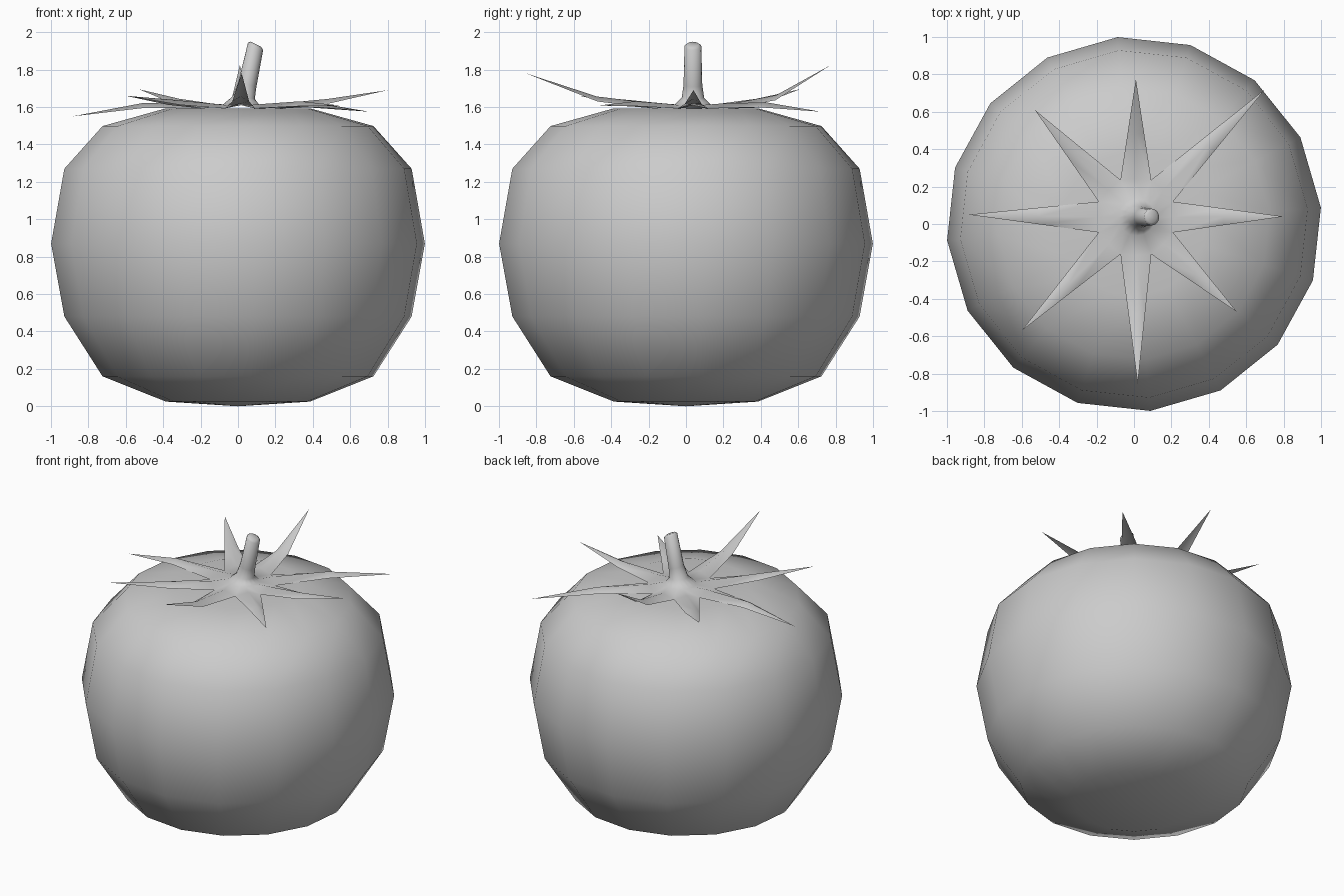
import bpy, bmesh
from math import sin, cos, pi, radians
from mathutils import Vector

if "Cube" in bpy.data.objects:
    bpy.data.objects.remove(bpy.data.objects["Cube"])


def finish(bm, name):
    bmesh.ops.recalc_face_normals(bm, faces=bm.faces)
    me = bpy.data.meshes.new(name)
    bm.to_mesh(me)
    bm.free()
    for p in me.polygons:
        p.use_smooth = True
    ob = bpy.data.objects.new(name, me)
    bpy.context.collection.objects.link(ob)
    return ob


def bridge(bm, a, b):
    n = len(a)
    for i in range(n):
        bm.faces.new((a[i], a[(i + 1) % n], b[(i + 1) % n], b[i]))


# Fruit: 16-sided lathe of a squashed profile, slightly turned
profile = [(0.387, 0.025), (0.727, 0.16), (0.932, 0.48), (1.003, 0.87),
           (0.932, 1.27), (0.727, 1.498), (0.387, 1.593)]
bm = bmesh.new()
rings = []
for r, z in profile:
    rings.append([bm.verts.new((r * cos(radians(5) + i * pi / 8),
                                r * sin(radians(5) + i * pi / 8), z)) for i in range(16)])
for a, b in zip(rings, rings[1:]):
    bridge(bm, a, b)
for ring, z in ((rings[0], 0.0), (rings[-1], 1.54)):
    pole = bm.verts.new((0, 0, z))
    for i in range(16):
        bm.faces.new((ring[i], ring[(i + 1) % 16], pole))
finish(bm, "fruit")

# Stem and leafy crown: one skin, stem rings flaring into an eight-point star
bm = bmesh.new()
# x centre, z, radius, tilt
stem = [(0.095, 1.936, 0.030, 0.45), (0.094, 1.925, 0.045, 0.45),
        (0.050, 1.72, 0.050, 0.25), (0.030, 1.65, 0.060, 0.1), (0.015, 1.61, 0.10, 0.0)]
rings = []
for x, z, r, tilt in stem:
    ring = []
    for i in range(16):
        c, s = cos(i * pi / 8) * r, sin(i * pi / 8) * r
        ring.append(bm.verts.new((x + c * cos(tilt), 0.037 + s, z - c * sin(tilt))))
    rings.append(ring)
bm.faces.new(rings[0])

# Inner star ring: even = leaf ridge, odd = notch between leaves
inner = []
for i in range(16):
    r, z = ((0.205, 1.618), (0.215, 1.592))[i % 2]
    inner.append(bm.verts.new((0.01 + r * cos(i * pi / 8), 0.037 + r * sin(i * pi / 8), z)))
rings.append(inner)
for a, b in zip(rings, rings[1:]):
    bridge(bm, a, b)

# Leaves: ridged, bent half way, ending in a point
tips = [(0.80, 0.04, 1.69), (0.70, 0.72, 1.575), (0.01, 0.775, 1.825), (-0.53, 0.61, 1.695),
        (-0.885, 0.05, 1.55), (-0.60, -0.57, 1.66), (0.02, -0.855, 1.78), (0.55, -0.47, 1.608)]
for k, tip in enumerate(tips):
    t = Vector(tip)
    lo, mid, hi = inner[2 * k - 1], inner[2 * k], inner[2 * k + 1]
    bent = []
    for v, lift in ((lo, 0.61), (mid, 0.637), (hi, 0.61)):
        p = v.co.lerp(t, 0.45)
        p.z = 1 + lift + 0.15 * (t.z - 1.65)
        bent.append(bm.verts.new(p))
    tv = bm.verts.new(t)
    bm.faces.new((lo, bent[0], bent[1], mid))
    bm.faces.new((mid, bent[1], bent[2], hi))
    bm.faces.new((bent[0], tv, bent[1]))
    bm.faces.new((bent[1], tv, bent[2]))
finish(bm, "stem_and_leaves")
